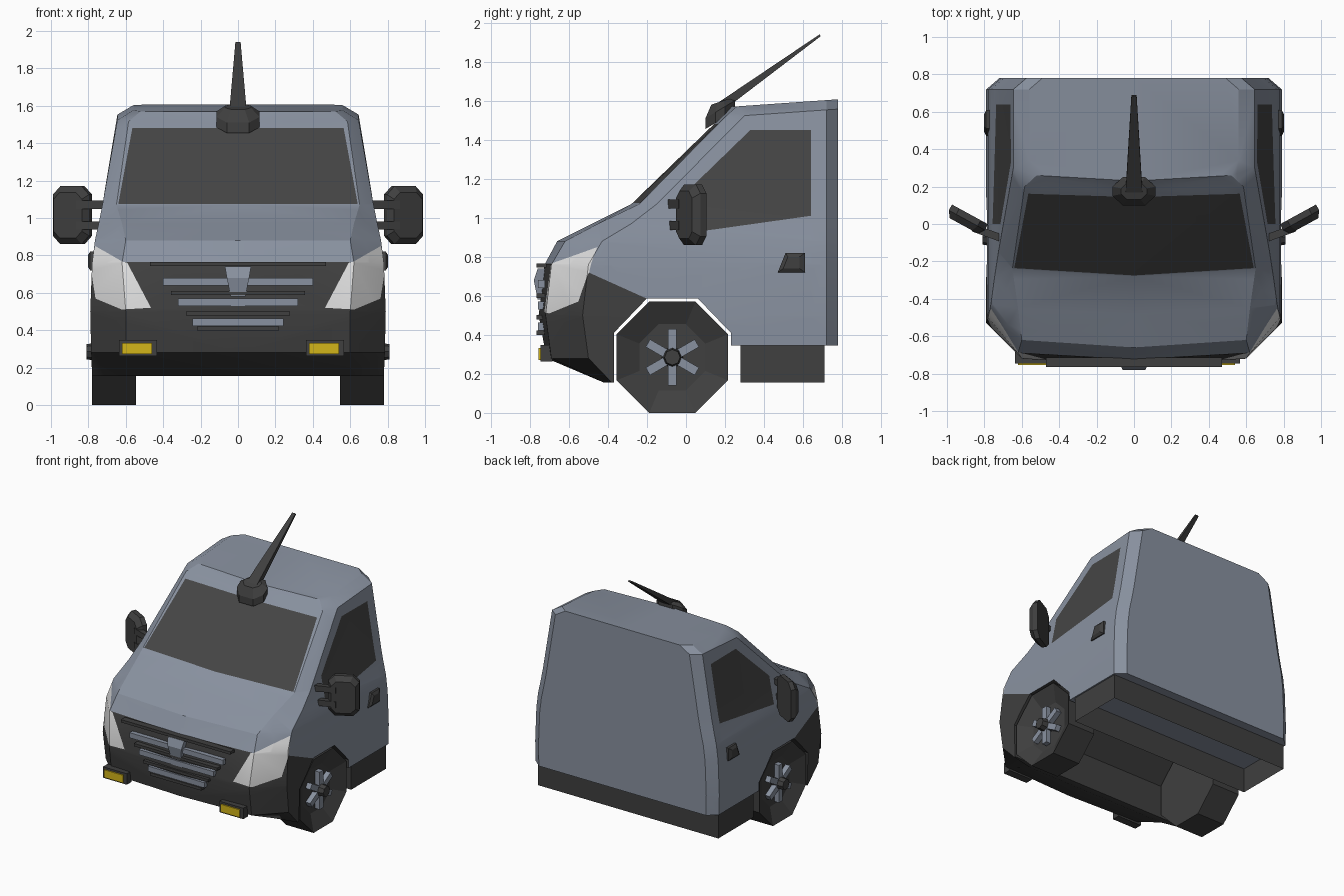
import bpy, bmesh, math
from mathutils import Vector, Matrix

if "Cube" in bpy.data.objects:
    bpy.data.objects.remove(bpy.data.objects["Cube"])


def material(name, col):
    m = bpy.data.materials.new(name)
    m.diffuse_color = (*col, 1)
    m.use_nodes = True
    m.node_tree.nodes["Principled BSDF"].inputs["Base Color"].default_value = m.diffuse_color
    return m


BODY = material("blue_grey_paint", (.25, .285, .35))
TRIM = material("dark_trim", (.05, .05, .05))
GLASS = material("dark_glass", (.06, .06, .06))
LAMP = material("white_lamp", (.72, .72, .72))
FOG = material("yellow_lamp", (.65, .46, .01))


def finish(name, bm, mats, recalc=True):
    if recalc:
        bmesh.ops.recalc_face_normals(bm, faces=bm.faces)
    me = bpy.data.meshes.new(name)
    bm.to_mesh(me)
    bm.free()
    ob = bpy.data.objects.new(name, me)
    bpy.context.collection.objects.link(ob)
    for m in mats:
        me.materials.append(m)
    return ob


def loft(name, rings, mat, caps=True):
    bm = bmesh.new()
    vs = [[bm.verts.new(p) for p in r] for r in rings]
    n = len(vs[0])
    for a, b in zip(vs, vs[1:]):
        for i in range(n):
            j = (i + 1) % n
            bm.faces.new((a[i], a[j], b[j], b[i]))
    if caps:
        bm.faces.new(vs[0])
        bm.faces.new(vs[-1])
    return finish(name, bm, [mat])


def box(name, loc, size, mat, rot=None):
    bm = bmesh.new()
    m = Matrix.Translation(loc) @ (rot or Matrix()) @ Matrix.Diagonal((*size, 1))
    bmesh.ops.create_cube(bm, size=1, matrix=m)
    return finish(name, bm, [mat])


def paint(bm, u_dir, poly, index, keep):
    """Cut a convex outline, given in (u, z), into the chosen faces and colour it."""
    U, faces = Vector(u_dir), [f for f in bm.faces if keep(f)]
    n = len(poly)
    area = sum(poly[i][0] * poly[(i + 1) % n][1] - poly[(i + 1) % n][0] * poly[i][1] for i in range(n))
    if area < 0:
        poly = poly[::-1]
    for i in range(n):
        (u0, z0), (u1, z1) = poly[i], poly[(i + 1) % n]
        co = U * (u0 / U.length_squared) + Vector((0, 0, z0))
        no = U * (z1 - z0) + Vector((0, 0, u0 - u1))
        geom = set(faces)
        for f in faces:
            geom.update(f.edges)
            geom.update(f.verts)
        if not faces:
            return
        ret = bmesh.ops.bisect_plane(bm, geom=list(geom), dist=1e-5, plane_co=co, plane_no=no)
        faces = [f for f in ret["geom"] if isinstance(f, bmesh.types.BMFace)
                 and (f.calc_center_median() - co).dot(no) < 0]
    for f in faces:
        f.material_index = index


# Cab body: horizontal rings of z, front y, corner x/y, side x/y, roof tilt
levels = [
    (.155, -.42, .60, -.42, .78, -.38, 0),
    (.28, -.715, .60, -.69, .785, -.50, 0),
    (.50, -.755, .60, -.72, .79, -.53, 0),
    (.76, -.725, .62, -.69, .78, -.50, 0),
    (.88, -.66, .60, -.62, .765, -.43, 0),
    (.97, -.48, .62, -.45, .745, -.28, 0),
    (1.07, -.28, .65, -.24, .725, -.15, 0),
    (1.52, .18, .585, .20, .645, .30, .07),
    (1.57, .23, .52, .26, .56, .34, .07),
]
rings = []
for z, yf, xb, yb, xc, yc, t in levels:
    half = [(xb, yb), (xc, yc), (xc, .72), (xc - .07, .78)]
    pts = [(0, yf)] + half + [(0, .78)] + [(-x, y) for x, y in reversed(half)]
    rings.append([(x, y, z + t * (y - .25)) for x, y in pts])
body = loft("cab_body", rings, BODY)

# Wheel arch tunnel and sill cut out of the body
arch = [(-.37, 0), (-.37, .41), (-.2, .587), (.06, .587), (.23, .41), (.23, .345), (1, .345), (1, 0)]
cutter = loft("arch_cutter", [[(x, y, z) for y, z in arch] for x in (-1.2, 1.2)], TRIM)
cutter.hide_render = True
mod = body.modifiers.new("arch", "BOOLEAN")
mod.operation, mod.solver, mod.object = "DIFFERENCE", "EXACT", cutter
bpy.context.view_layer.objects.active = body
bpy.ops.object.modifier_apply(modifier="arch")
bpy.data.objects.remove(cutter)

# Painted areas: bumper, windows, windscreen, headlights
bm = bmesh.new()
bm.from_mesh(body.data)
for f in bm.faces:
    f.material_index = 0
bmesh.ops.triangulate(bm, faces=bm.faces)
bm.normal_update()
for f in bm.faces:
    c = f.calc_center_median()
    if abs(f.normal.x) < .2 and -.38 < c.y < .24 and c.z < .595:
        f.material_index = 1
paint(bm, (0, 1, 0), [(-1, .1), (-.1, .1), (-.1, .5), (-.2, .587), (-.5, .72), (-.6, .765), (-1, .765)],
      1, lambda f: f.material_index == 0)
bm.normal_update()
paint(bm, (0, 1, 0), [(.64, 1.01), (.64, 1.45), (.33, 1.45), (0, 1.13), (0, .92)],
      2, lambda f: abs(f.normal.x) > .7)
bm.normal_update()
paint(bm, (1, 0, 0), [(-.64, 1.075), (.64, 1.075), (.565, 1.48), (-.565, 1.48)],
      2, lambda f: f.normal.y < -.3 and f.normal.z > .3)
for s in (-1, 1):
    bm.normal_update()
    paint(bm, (s, 1, 0), [(-.26, .52), (-.08, .51), (.21, .57), (.285, .72), (.31, .85), (-.1, .76)],
          3, lambda f: s * f.normal.x - f.normal.y > .5 and s * f.calc_center_median().x > 0)
body.data.materials.clear()
bm.to_mesh(body.data)
bm.free()
for m in (BODY, TRIM, GLASS, LAMP):
    body.data.materials.append(m)
body.select_set(True)
bpy.context.view_layer.objects.active = body
bpy.ops.object.shade_smooth_by_angle(angle=math.radians(28))

# Open skirt frame under the rear of the cab
loft("rear_skirt", [[(-.775, .28, z), (.775, .28, z), (.775, .71, z), (-.775, .71, z)] for z in (.155, .345)],
     TRIM, caps=False)

# Grille bars, alternating body colour and dark
for i, z in enumerate((.755, .66, .60, .55, .49, .443, .41)):
    w = .22 + (z - .41) / .36 * .26
    dark = i % 2 == 0
    box("grille_bar", (0, -.74, z), (2 * w, .05 if dark else .035, .022 if dark else .04), TRIM if dark else BODY)
loft("grille_centre_block", [[(-w, y, z), (w, y, z), (w, -.72, z), (-w, -.72, z)]
                             for z, w, y in ((.58, .04, -.76), (.68, .06, -.78), (.74, .07, -.76))], BODY)

# Fog lamps in dark housings
for x, h in ((.46, .465), (-.54, -.535)):
    box("fog_lamp_housing", (h, -.715, .305), (.205, .06, .085), TRIM)
    box("fog_lamp", (x, -.73, .302), (.16, .05, .06), FOG)

AX, AZ = -.07, .285
for s in (-1, 1):
    # Octagonal wheels with a recessed face
    bm = bmesh.new()
    m = (Matrix.Translation((s * .663, AX, AZ)) @ Matrix.Rotation(s * math.pi / 2, 4, "Y")
         @ Matrix.Rotation(math.pi / 8, 4, "Z"))
    r = .285 / math.cos(math.pi / 8)
    bmesh.ops.create_cone(bm, cap_ends=True, segments=8, radius1=r, radius2=r, depth=.235, matrix=m)
    bm.normal_update()
    outer = [f for f in bm.faces if f.normal.x * s > .9]
    bmesh.ops.inset_region(bm, faces=outer, thickness=.125)
    bmesh.ops.translate(bm, verts=outer[0].verts, vec=(-s * .06, 0, 0))
    finish("wheel", bm, [TRIM])
    for k in range(6):
        rot = Matrix.Rotation(math.radians(60 * k), 4, "X")
        box("wheel_spoke", Vector((s * .745, AX, AZ)) + rot @ Vector((0, 0, .09)), (.04, .045, .11), BODY, rot)
    bm = bmesh.new()
    bmesh.ops.create_cone(bm, cap_ends=True, segments=8, radius1=.055, radius2=.04, depth=.09,
                          matrix=Matrix.Translation((s * .765, AX, AZ)) @ Matrix.Rotation(s * math.pi / 2, 4, "Y"))
    finish("wheel_hub", bm, [TRIM])

    # Door handle
    hy = [(.47, .72), (.61, .72), (.61, .82), (.51, .82)]
    loft("door_handle", [[(s * x, .54 + (y - .54) * k, .77 + (z - .77) * k) for y, z in hy]
                         for x, k in ((.75, 1), (.79, 1), (.803, .6))], TRIM)

    # Chamfered side mirror on two arms
    a, h, c = .11, .155, .045
    outline = [(a, h - c), (a - c, h), (c - a, h), (-a, h - c), (-a, c - h), (c - a, -h), (a - c, -h), (a, c - h)]
    ca, sa = math.cos(.5), math.sin(.5)
    loft("side_mirror", [[(s * (.891 + u * k * ca - t * sa), .025 + u * k * sa + t * ca, 1.015 + v * k)
                          for u, v in outline] for t, k in ((-.04, .78), (-.005, 1), (.03, 1))], TRIM)
    for z in (.96, 1.07):
        box("mirror_arm", (s * .78, -.05, z), (.17, .04, .045), TRIM, Matrix.Rotation(s * .35, 4, "Z"))

# Roof aerial: faceted foot and tapering whip
foot = [(-.115, .20), (-.115, .15), (-.06, .10), (.06, .10), (.115, .15), (.115, .20), (.06, .25), (-.06, .25)]
loft("aerial_foot", [[(x * k, .175 + (y - .175) * k, z + (y - .175) * t) for x, y in foot]
                     for z, k, t in ((1.50, 1, .6), (1.555, 1, .6), (1.595, .6, .2))], TRIM)
loft("aerial_whip", [[(-w, y, z + d), (w, y, z + d), (w, y + d, z - d), (-w, y + d, z - d)]
                     for y, z, w, d in ((.16, 1.565, .045, .022), (.685, 1.935, .014, .005))], TRIM)
